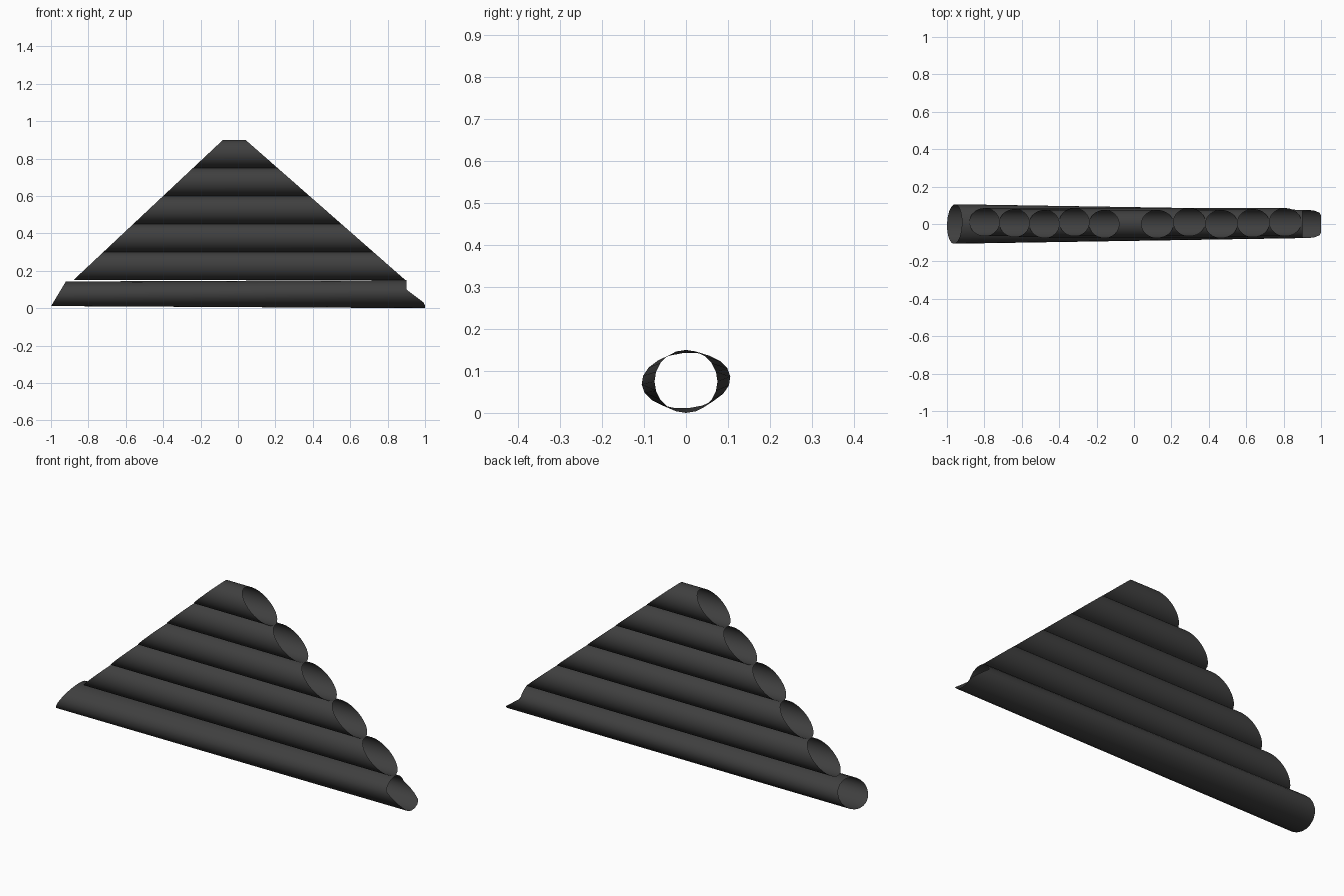
import bpy, bmesh
from math import sin, cos, pi, radians

if "Cube" in bpy.data.objects:
    bpy.data.objects.remove(bpy.data.objects["Cube"])

bark = bpy.data.materials.new("dark_wood")
bark.diffuse_color = (0.05, 0.05, 0.05, 1)
bark.use_nodes = True
bark.node_tree.nodes["Principled BSDF"].inputs["Base Color"].default_value = bark.diffuse_color


def section(cy, cz, ry, rz, sides, tilt=0.0):
    """Elliptical log cross-section as (y, z) points."""
    pts = []
    for i in range(sides):
        a = 2 * pi * i / sides
        y, z = ry * cos(a), rz * sin(a)
        pts.append((cy + y * cos(tilt) - z * sin(tilt),
                    cz + y * sin(tilt) + z * cos(tilt)))
    return pts


def log(name, left, right, left_x, right_x):
    """Open-ended log; each end is trimmed by a function x(z)."""
    bm = bmesh.new()
    a = [bm.verts.new((left_x(z), y, z)) for y, z in left]
    b = [bm.verts.new((right_x(z), y, z)) for y, z in right]
    n = len(a)
    for i in range(n):
        j = (i + 1) % n
        bm.faces.new((a[i], a[j], b[j], b[i])).smooth = True
    bmesh.ops.recalc_face_normals(bm, faces=bm.faces)
    # open tube: make sure normals point away from the axis
    f = bm.faces[:][0]
    if f.normal.y < 0:
        bmesh.ops.reverse_faces(bm, faces=bm.faces[:])
    me = bpy.data.meshes.new(name)
    bm.to_mesh(me)
    bm.free()
    me.materials.append(bark)
    bpy.context.collection.objects.link(bpy.data.objects.new(name, me))


def line(x0, z0, x1, z1):
    return lambda z: x0 + (x1 - x0) * (z - z0) / (z1 - z0)


# Base log: wide oval left end tapering to a round, notched right end
R = 0.075
lower_cut = line(1.0, 0.025, 0.9, 0.1)
log("base_log",
    section(0, 0.077, 0.106, 0.066, 20, radians(5)),
    section(0, R, R, R, 20),
    line(-1.0, 0.01, -0.92, 0.143),
    lambda z: min(1.0, max(0.9, lower_cut(z))))

# Stacked gable logs, trimmed along the roof slopes
left_slope = line(-0.88, 0.15, -0.08, 0.9)
right_slope = line(0.895, 0.15, 0.04, 0.9)
for k, cy in enumerate((0.01, 0.005, 0.0, 0.01, 0.0)):
    ring = section(cy, 0.225 + 0.15 * k, R, R, 32)
    log(f"gable_log_{k + 1}", ring, ring, left_slope, right_slope)
